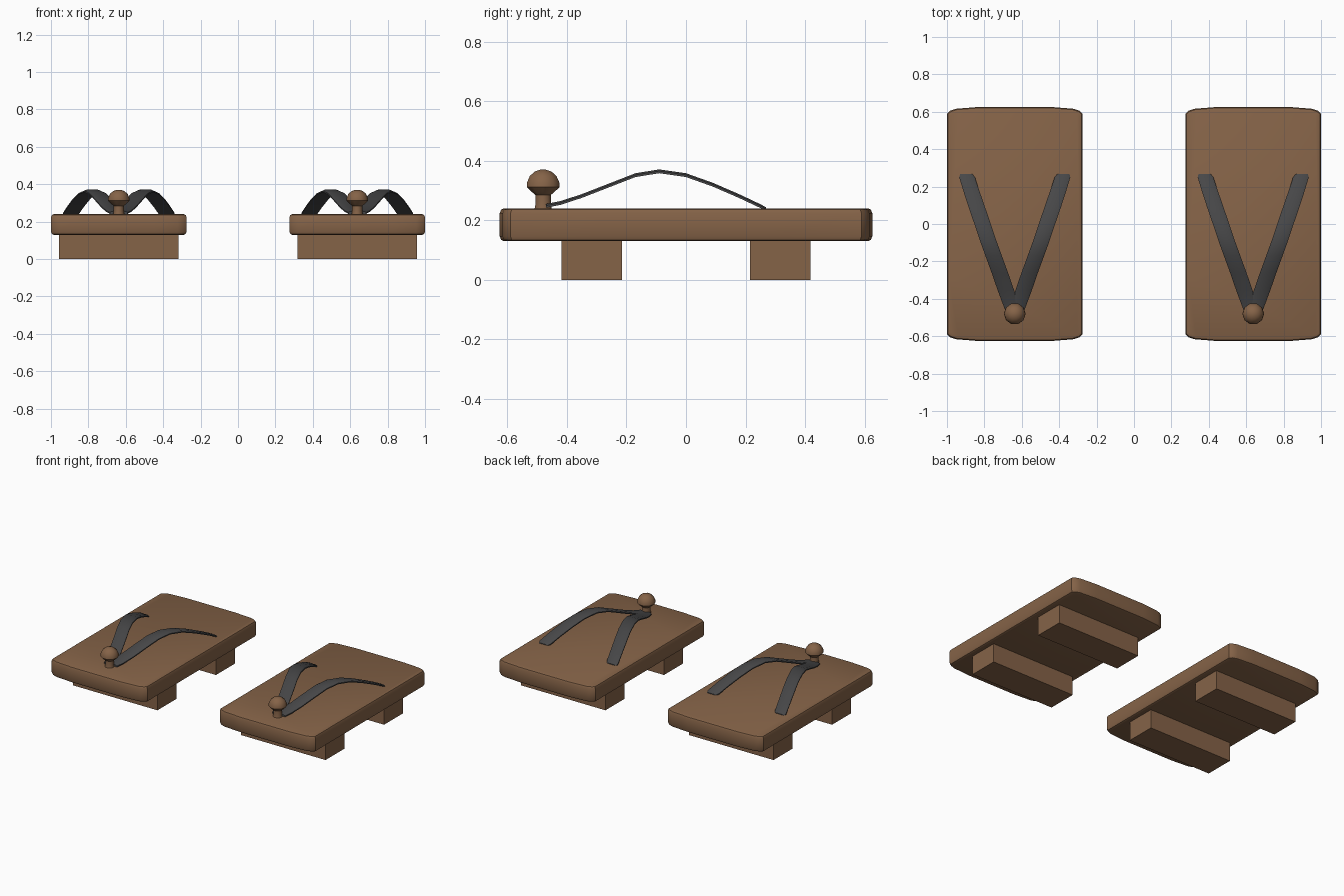
import bpy, bmesh, math

if "Cube" in bpy.data.objects:
    bpy.data.objects.remove(bpy.data.objects["Cube"])


def material(name, rgb):
    m = bpy.data.materials.new(name)
    m.diffuse_color = (*rgb, 1)
    m.use_nodes = True
    m.node_tree.nodes["Principled BSDF"].inputs["Base Color"].default_value = m.diffuse_color
    return m


WOOD = material("brown wood", (0.235, 0.125, 0.064))
CLOTH = material("dark grey cloth", (0.062, 0.062, 0.064))


def loft(name, rings, mat, smooth=35):
    """Skin closed rings of points in order and cap both ends."""
    bm = bmesh.new()
    vs = [[bm.verts.new(p) for p in r] for r in rings]
    n = len(rings[0])
    for a, b in zip(vs, vs[1:]):
        for i in range(n):
            j = (i + 1) % n
            bm.faces.new((a[i], a[j], b[j], b[i]))
    bm.faces.new(vs[0][::-1])
    bm.faces.new(vs[-1])
    bmesh.ops.recalc_face_normals(bm, faces=bm.faces)
    me = bpy.data.meshes.new(name)
    bm.to_mesh(me)
    bm.free()
    me.materials.append(mat)
    ob = bpy.data.objects.new(name, me)
    bpy.context.collection.objects.link(ob)
    if smooth:
        bpy.ops.object.select_all(action='DESELECT')
        ob.select_set(True)
        bpy.context.view_layer.objects.active = ob
        bpy.ops.object.shade_smooth_by_angle(angle=math.radians(smooth))
    return ob


# quarter outline of the board, mirrored to all four corners
Q = [(0.3625, 0.30), (0.3625, 0.59), (0.347, 0.605), (0.315, 0.616), (0.19, 0.626)]
HALF = Q + [(-x, y) for x, y in Q[::-1]]
OUTLINE = HALF + [(-x, -y) for x, y in HALF]

# strap path: offset from the middle, y, z, half width
PATH = [(0.012, -0.47, 0.247, 0.036), (0.024, -0.42, 0.257, 0.043), (0.049, -0.35, 0.28, 0.044),
        (0.08, -0.26, 0.315, 0.044), (0.113, -0.17, 0.350, 0.044), (0.142, -0.09, 0.363, 0.044),
        (0.172, 0.0, 0.350, 0.044), (0.203, 0.09, 0.318, 0.044), (0.233, 0.18, 0.279, 0.043),
        (0.255, 0.25, 0.246, 0.042), (0.26, 0.268, 0.236, 0.032)]

# toe knob profile: radius, z
KNOB = [(0.031, 0.235), (0.027, 0.255), (0.027, 0.285), (0.040, 0.295), (0.058, 0.312),
        (0.057, 0.327), (0.047, 0.349), (0.029, 0.364), (0.010, 0.370)]

for side, cx in (("left", -0.6375), ("right", 0.6375)):
    # sole board with softened edges
    loft(side + "_sole",
         [[(cx + x * (1 - d / 0.36), y * (1 - d / 0.625), z) for x, y in OUTLINE]
          for z, d in ((0.13, 0.014), (0.134, 0.005), (0.146, 0), (0.224, 0),
                       (0.236, 0.005), (0.24, 0.014))], WOOD, 40)
    # two support blocks underneath
    for label, cy in (("front", -0.317), ("rear", 0.317)):
        loft(f"{side}_{label}_block",
             [[(cx + sx * 0.32, cy + sy * 0.102, z)
               for sx, sy in ((-1, -1), (1, -1), (1, 1), (-1, 1))] for z in (0, 0.135)], WOOD, 0)
    # V-shaped strap, one arched ribbon per side
    for label, s in (("outer", math.copysign(1, cx)), ("inner", -math.copysign(1, cx))):
        loft(f"{side}_{label}_strap",
             [[(cx + s * x + u * w, y, z + v * 0.008)
               for u, v in ((-1, -0.6), (1, -0.6), (1, 0.3), (0.7, 1), (-0.7, 1), (-1, 0.3))]
              for x, y, z, w in PATH], CLOTH, 40)
    # toe knob
    loft(side + "_toe_knob",
         [[(cx + r * math.cos(a * math.pi / 5), -0.48 + r * math.sin(a * math.pi / 5), z)
           for a in range(10)] for r, z in KNOB], WOOD, 40)
